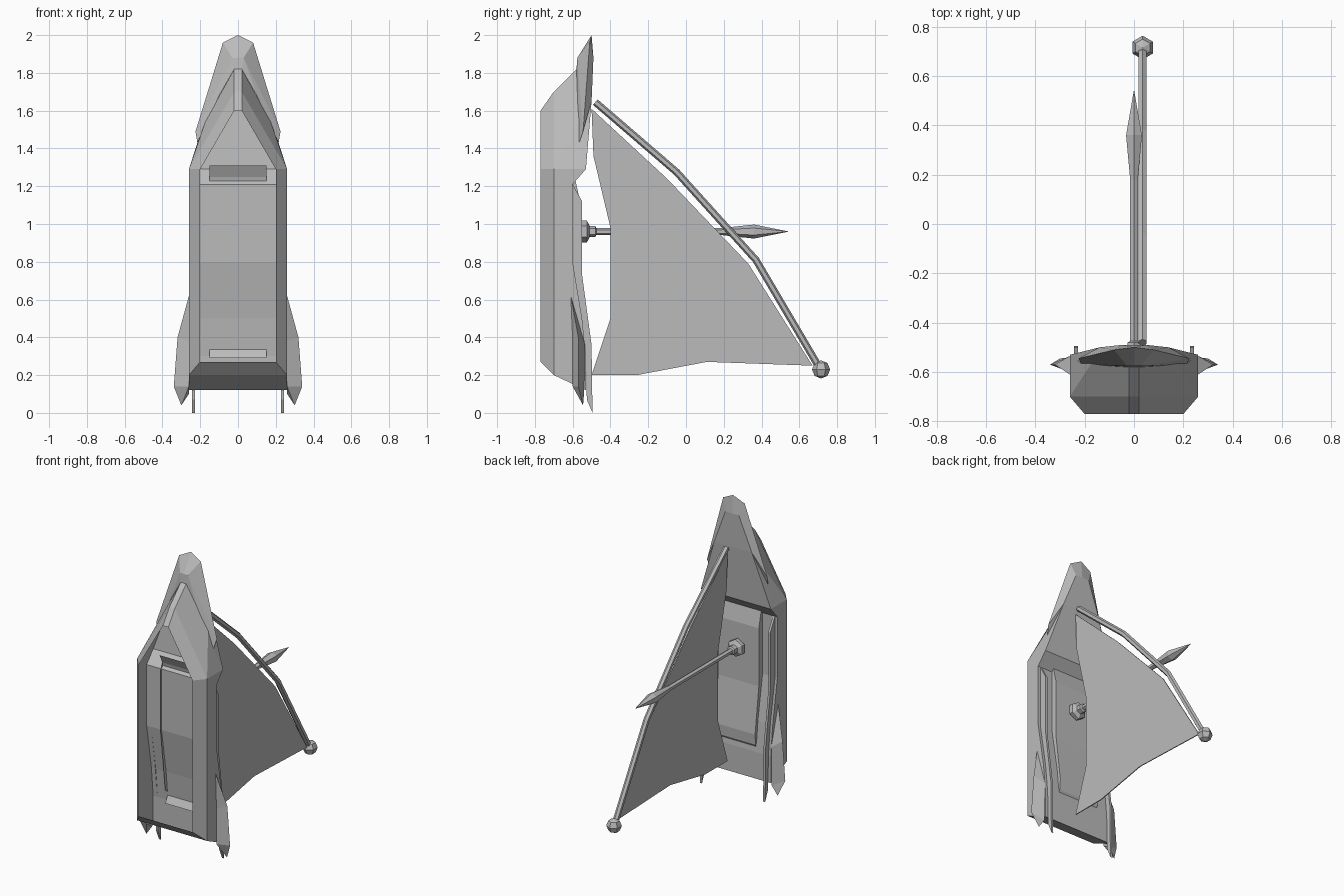
import bpy, bmesh, math
from mathutils import Vector

cube = bpy.data.objects.get("Cube")
if cube:
    bpy.data.objects.remove(cube)

grey = bpy.data.materials.new("hull_grey")
grey.use_nodes = True
grey.diffuse_color = (0.5, 0.5, 0.5, 1)
grey.node_tree.nodes["Principled BSDF"].inputs["Base Color"].default_value = (0.5, 0.5, 0.5, 1)


def finish(name, bm):
    bmesh.ops.remove_doubles(bm, verts=bm.verts, dist=0.0005)
    bmesh.ops.recalc_face_normals(bm, faces=bm.faces)
    me = bpy.data.meshes.new(name)
    bm.to_mesh(me)
    bm.free()
    me.materials.append(grey)
    ob = bpy.data.objects.new(name, me)
    bpy.context.collection.objects.link(ob)
    return ob


def panels(name, faces, mirror=True):
    """Flat panels given by corners, mirrored across x."""
    bm = bmesh.new()
    for f in faces:
        for s in ((1, -1) if mirror else (1,)):
            bm.faces.new([bm.verts.new((x * s, y, z)) for x, y, z in f])
    return finish(name, bm)


def ribbon(name, profile, half):
    """A (y, z) profile stretched across x."""
    return panels(name, [[(-half, *a), (half, *a), (half, *b), (-half, *b)]
                         for a, b in zip(profile, profile[1:])], False)


def plate(name, outline, x, thick):
    """A (y, z) outline with thickness along x."""
    bm = bmesh.new()
    face = bm.faces.new([bm.verts.new((x - thick / 2, y, z)) for y, z in outline])
    ext = bmesh.ops.extrude_face_region(bm, geom=[face])
    for v in ext["geom"]:
        if isinstance(v, bmesh.types.BMVert):
            v.co.x += thick
    return finish(name, bm)


def tube(name, stops, sides=6):
    """Faceted tube through (point, radius) stops lying in one x plane."""
    bm = bmesh.new()
    rings = []
    pts = [Vector(p) for p, r in stops]
    for i, (p, r) in enumerate(stops):
        d = (pts[min(i + 1, len(pts) - 1)] - pts[max(i - 1, 0)]).normalized()
        u = Vector((1, 0, 0))
        w = d.cross(u)
        ring = []
        for k in range(sides):
            a = math.tau * (k + 0.5) / sides
            ring.append(bm.verts.new(pts[i] + r * (math.cos(a) * u + math.sin(a) * w)))
        rings.append(ring)
    for a, b in zip(rings, rings[1:]):
        for k in range(sides):
            n = (k + 1) % sides
            bm.faces.new((a[k], a[n], b[n], b[k]))
    bm.faces.new(rings[0])
    bm.faces.new(rings[-1])
    return finish(name, bm)


# Hull shell: open keel plate, chamfers, sides, stern slope and bow facets
deck = [(-.53, .12), (-.53, .3), (-.55, .5), (-.6, .8), (-.6, 1.21), (-.53, 1.29)]
f0, f1, f2 = (.2, -.77, .27), (.2, -.77, 1.29), (.02, -.77, 1.6)
m0, m1, m2 = (.26, -.7, .2), (.26, -.7, 1.29), (.02, -.7, 1.7)
rim = [(.26, *p) for p in deck]
shoulder, peak = (.17, -.56, 1.55), (.02, -.58, 1.82)
top = rim[-1]


def flip(p):
    return (-p[0], p[1], p[2])


panels("hull_sides", [
    (f0, m0, m1, f1), (f1, m1, m2, f2), [m0] + rim + [m1],
    (m1, top, shoulder), (m1, shoulder, peak, m2)])
panels("keel_strip_and_stern", [
    (f2, m2, flip(m2), flip(f2)), (m2, peak, flip(peak), flip(m2)),
    (f0, m0, flip(m0), flip(f0)), (m0, rim[0], flip(rim[0]), flip(m0))], False)

# Deck and the raised panel on it
ribbon("deck", deck, .26)
house = [(-.62, 1.31), (-.59, 1.25), (-.56, 1.12), (-.56, .73), (-.52, .42),
         (-.525, .35), (-.56, .29)]
ribbon("raised_panel", house, .15)
panels("raised_panel_sides", [
    [(.15, *p) for p in house[1:-1]] + [(.15, -.56, .38), (.15, -.61, .8), (.15, -.61, 1.2)]])

# Prow hood: folded facets above the bow, closed by a back panel
tip, crest = (0, -.5, 2), (.08, -.51, 1.96)
brow, cheek, jaw = (.03, -.575, 1.88), (.225, -.545, 1.49), (.215, -.565, 1.43)
fold, back = (.1, -.575, 1.68), (.05, -.49, 1.88)
hip = (.14, -.5, 1.65)
panels("prow_hood", [
    (tip, crest, brow, (0, -.575, 1.88)), (crest, cheek, brow),
    (brow, cheek, jaw, fold), (brow, fold, peak), (brow, peak, (0, -.58, 1.82), (0, -.575, 1.88)),
    (tip, crest, back, (0, -.49, 1.88)), (crest, cheek, hip, back), (cheek, jaw, hip),
    (jaw, top, hip), (jaw, shoulder, top)])
panels("bow_back_panel", [
    (top, hip, flip(hip), flip(top)), (hip, back, flip(back), flip(hip))], False)

# Curved runners and side fins
runner = [(-.6, 1.21), (-.55, 1.12), (-.55, .73), (-.5, .36), (-.495, 0), (-.525, .07),
          (-.53, .3), (-.56, .55), (-.6, .8)]
for side, x in (("left", .235), ("right", -.235)):
    plate(side + "_runner", runner, x, .015)
lead, trail = (.26, -.61, .62), (.26, -.54, .1)
mid_f, mid_b = (.26, -.6, .38), (.26, -.535, .36)
out_a, out_b, foot, root = (.32, -.57, .4), (.34, -.57, .14), (.3, -.545, .04), (.26, -.6, .14)
panels("side_fins", [
    (lead, out_a, mid_f), (lead, mid_b, out_a),
    (mid_f, out_a, out_b, root), (mid_b, trail, out_b, out_a),
    (root, out_b, foot), (trail, foot, out_b), (root, foot, trail)])

# Sail, its bent spar with a knob, and the spear-shaped bowsprit
sail = [(-.5, 1.61), (-.49, 1.36), (-.4, .98), (-.4, .5), (-.5, .2), (-.26, .2),
        (.11, .27), (.67, .25), (.33, .79), (-.1, 1.24)]
plate("sail", sail, .043, .006)
tube("spar", [((.035, y, z), .019) for y, z in
              ((-.48, 1.645), (-.05, 1.275), (.37, .81), (.7, .25))])
bm = bmesh.new()
bmesh.ops.create_uvsphere(bm, u_segments=6, v_segments=4, radius=.048)
bmesh.ops.translate(bm, verts=bm.verts, vec=(.035, .715, .23))
finish("spar_knob", bm)
tube("sprit", [((0, y, .96), r) for y, r in
               ((-.56, .04), (-.55, .058), (-.525, .058), (-.51, .03), (-.48, .03), (-.475, .018),
                (.18, .018), (.36, .037), (.54, .001))])
